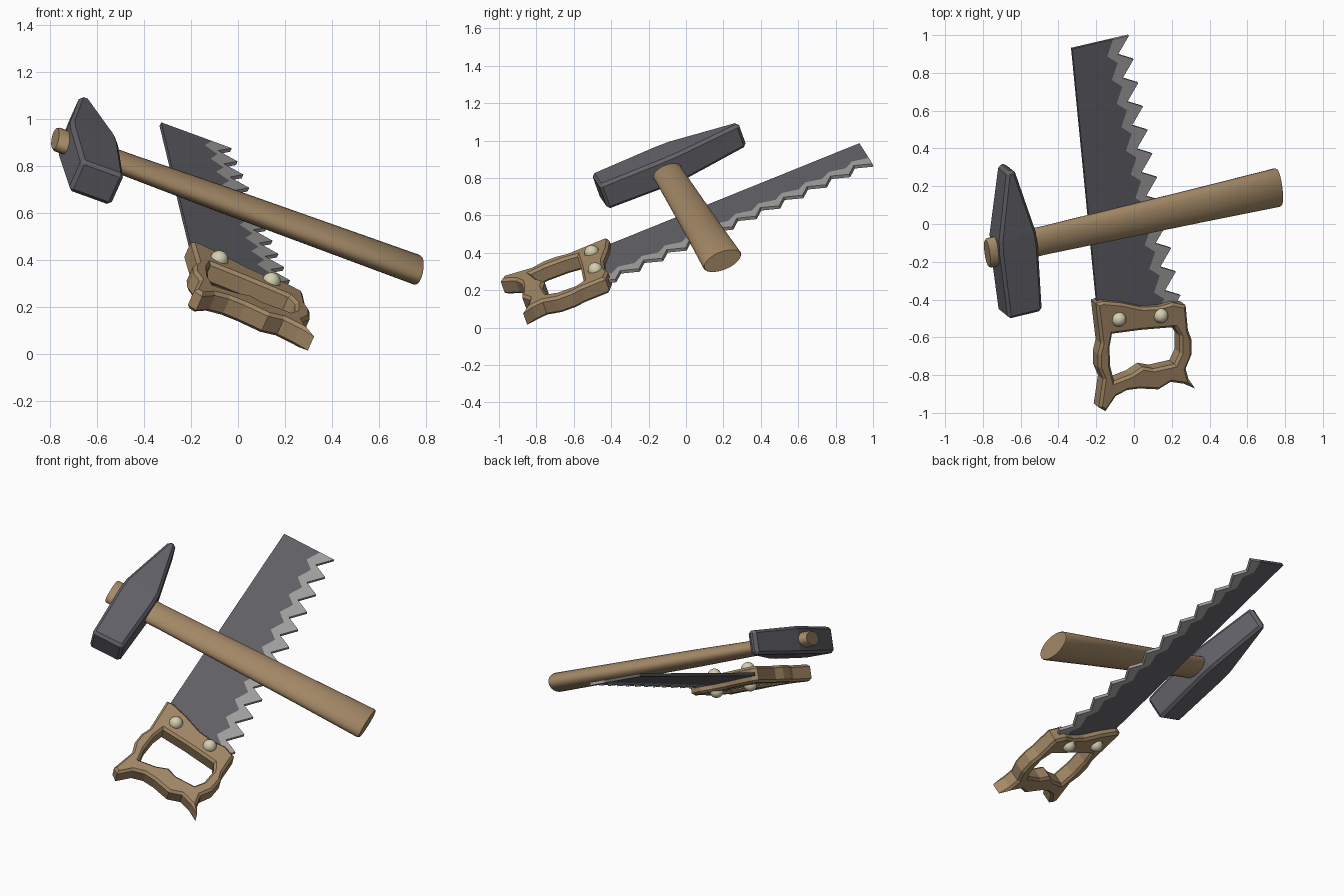
import bpy, bmesh, math
from mathutils import Vector, Matrix

if "Cube" in bpy.data.objects:
    bpy.data.objects.remove(bpy.data.objects["Cube"])

# Shared tilted frame: N faces up out of the saw, V runs along the blade, U across it
N = Vector((0.45, -0.36, 1.0)).normalized()
V = Vector((-0.13, 1.33, 0.538))
V = (V - N * V.dot(N)).normalized()
U = V.cross(N)
ORIGIN = Vector((0, 0, 0.495))


def frame(at, scale=(1, 1, 1)):
    m = Matrix((U, V, N)).transposed().to_4x4()
    return Matrix.Translation(at) @ m @ Matrix.Diagonal((*scale, 1))


def on_plane(x, y):
    """Point of the saw's middle plane above a plan position."""
    return Vector((x, y, ORIGIN.z - 0.45 * x + 0.36 * y))


def material(name, colour):
    m = bpy.data.materials.new(name)
    m.diffuse_color = (*colour, 1)
    m.use_nodes = True
    m.node_tree.nodes["Principled BSDF"].inputs["Base Color"].default_value = m.diffuse_color
    return m


WOOD = material("wood", (0.37, 0.25, 0.135))
STEEL = material("dark_steel", (0.125, 0.122, 0.14))
EDGE = material("bright_steel", (0.37, 0.36, 0.355))
BRASS = material("pale_brass", (0.66, 0.62, 0.44))


def add(name, mesh, mat, matrix):
    mesh.materials.clear()
    mesh.materials.append(mat)
    ob = bpy.data.objects.new(name, mesh)
    bpy.context.collection.objects.link(ob)
    ob.matrix_world = matrix
    return ob


def plate(name, loops, half, chamfer, mat):
    """Flat plate lying in the saw plane, with optional holes and chamfered rims."""
    cu = bpy.data.curves.new(name + "_profile", 'CURVE')
    cu.dimensions, cu.fill_mode = '2D', 'BOTH'
    cu.extrude, cu.bevel_depth, cu.offset = half - chamfer, chamfer, -chamfer
    cu.bevel_resolution = 0
    for loop in loops:
        sp = cu.splines.new('POLY')
        sp.points.add(len(loop) - 1)
        sp.use_cyclic_u = True
        for p, (x, y) in zip(sp.points, loop):
            d = on_plane(x, y) - ORIGIN
            p.co = (d.dot(U), d.dot(V), 0, 1)
    tmp = bpy.data.objects.new(name + "_profile", cu)
    bpy.context.collection.objects.link(tmp)
    dg = bpy.context.evaluated_depsgraph_get()
    mesh = bpy.data.meshes.new_from_object(tmp.evaluated_get(dg))
    bpy.data.objects.remove(tmp)
    bm = bmesh.new()
    bm.from_mesh(mesh)
    bmesh.ops.remove_doubles(bm, verts=bm.verts, dist=0.0002)
    bmesh.ops.recalc_face_normals(bm, faces=bm.faces)
    bm.to_mesh(mesh)
    bm.free()
    for f in mesh.polygons:
        f.use_smooth = False
    return add(name, mesh, mat, frame(ORIGIN))


def loft(name, rings, mat, matrix):
    """Closed solid through rings of equal point count."""
    bm = bmesh.new()
    rows = [[bm.verts.new(p) for p in ring] for ring in rings]
    for a, b in zip(rows, rows[1:]):
        for i in range(len(a)):
            j = (i + 1) % len(a)
            bm.faces.new((a[i], a[j], b[j], b[i]))
    bm.faces.new(rows[0])
    bm.faces.new(rows[-1])
    bmesh.ops.recalc_face_normals(bm, faces=bm.faces)
    mesh = bpy.data.meshes.new(name)
    bm.to_mesh(mesh)
    bm.free()
    return add(name, mesh, mat, matrix)


def smooth(ob, angle=35):
    bpy.ops.object.select_all(action='DESELECT')
    ob.select_set(True)
    bpy.context.view_layer.objects.active = ob
    bpy.ops.object.shade_smooth_by_angle(angle=math.radians(angle))


# Saw grip with a hand hole
grip = [(-0.215, -0.41), (-0.18, -0.398), (-0.08, -0.407), (0.03, -0.43), (0.12, -0.425),
        (0.19, -0.405), (0.26, -0.42), (0.272, -0.55), (0.291, -0.60), (0.291, -0.68),
        (0.26, -0.755), (0.275, -0.81), (0.31, -0.86), (0.25, -0.835), (0.18, -0.825),
        (0.115, -0.865), (0.015, -0.86), (-0.05, -0.868), (-0.11, -0.90), (-0.165, -0.98),
        (-0.20, -0.96), (-0.178, -0.81), (-0.203, -0.75), (-0.205, -0.68), (-0.19, -0.62)]
hole = [(-0.13, -0.57), (0.02, -0.55), (0.20, -0.535), (0.228, -0.58), (0.228, -0.67),
        (0.20, -0.73), (0.09, -0.755), (0.03, -0.745), (-0.03, -0.785), (-0.12, -0.82),
        (-0.14, -0.74), (-0.143, -0.64)]
plate("saw_grip", [grip, hole[::-1]], 0.048, 0.014, WOOD)

# Saw blade and its bright toothed edge, sharing one zigzag border
outer, inner = [], []
for i in range(12):
    x, y = -0.03 + 0.0248 * i, 1.0 - 0.125 * i
    outer.append((x, y))
    inner.append((x - 0.085, y - 0.02))
    if i < 11:
        outer.append((x - 0.058, y - 0.10))
        inner.append((x - 0.115, y - 0.11))
outer.append((0.20, -0.45))
inner.append((0.12, -0.45))
plate("saw_blade", [[(-0.33, 0.93)] + inner + [(-0.195, -0.45)]], 0.009, 0, STEEL)
plate("saw_teeth", [outer + inner[::-1]], 0.009, 0, EDGE)

# Domed rivets on both faces of the grip
for k, (x, y) in enumerate([(-0.098, -0.49), (0.124, -0.471)]):
    for side, label in ((1, "upper"), (-1, "lower")):
        bm = bmesh.new()
        bmesh.ops.create_uvsphere(bm, u_segments=16, v_segments=10, radius=0.04)
        mesh = bpy.data.meshes.new("rivet")
        bm.to_mesh(mesh)
        bm.free()
        smooth(add(f"rivet_{label}_{k + 1}", mesh, BRASS,
                   frame(on_plane(x, y) + N * side * 0.045)))

# Hammer head: square poll, wide eye, wedge-shaped peen
HEAD = Vector((-0.635, -0.12, 0.865))
sections = [(-0.37, 0.098, 0.076), (0.0, 0.11, 0.08), (0.08, 0.106, 0.08), (0.455, 0.022, 0.07)]
head = loft("hammer_head",
            [[(-w, v, -t), (w, v, -t), (w, v, t), (-w, v, t)] for v, w, t in sections],
            STEEL, frame(HEAD))
bev = head.modifiers.new("worn_edges", 'BEVEL')
bev.width, bev.segments, bev.limit_method = 0.016, 1, 'ANGLE'
bev.angle_limit = math.radians(40)

# Hammer handle: oval shaft flaring toward the free end, passing through the head
start = HEAD - U * 0.155
end = Vector((0.767, 0.195, 0.357))
rings = []
for t, a, b in [(0, 0.076, 0.040), (0.006, 0.083, 0.046), (0.2, 0.080, 0.044), (0.45, 0.088, 0.051),
                (0.75, 0.098, 0.054), (0.994, 0.109, 0.056), (1, 0.104, 0.052)]:
    c = start.lerp(end, t)
    rings.append([c + V * a * math.cos(q) + N * b * math.sin(q)
                  for q in (2 * math.pi * i / 24 for i in range(24))])
smooth(loft("hammer_handle", rings, WOOD, Matrix()))
